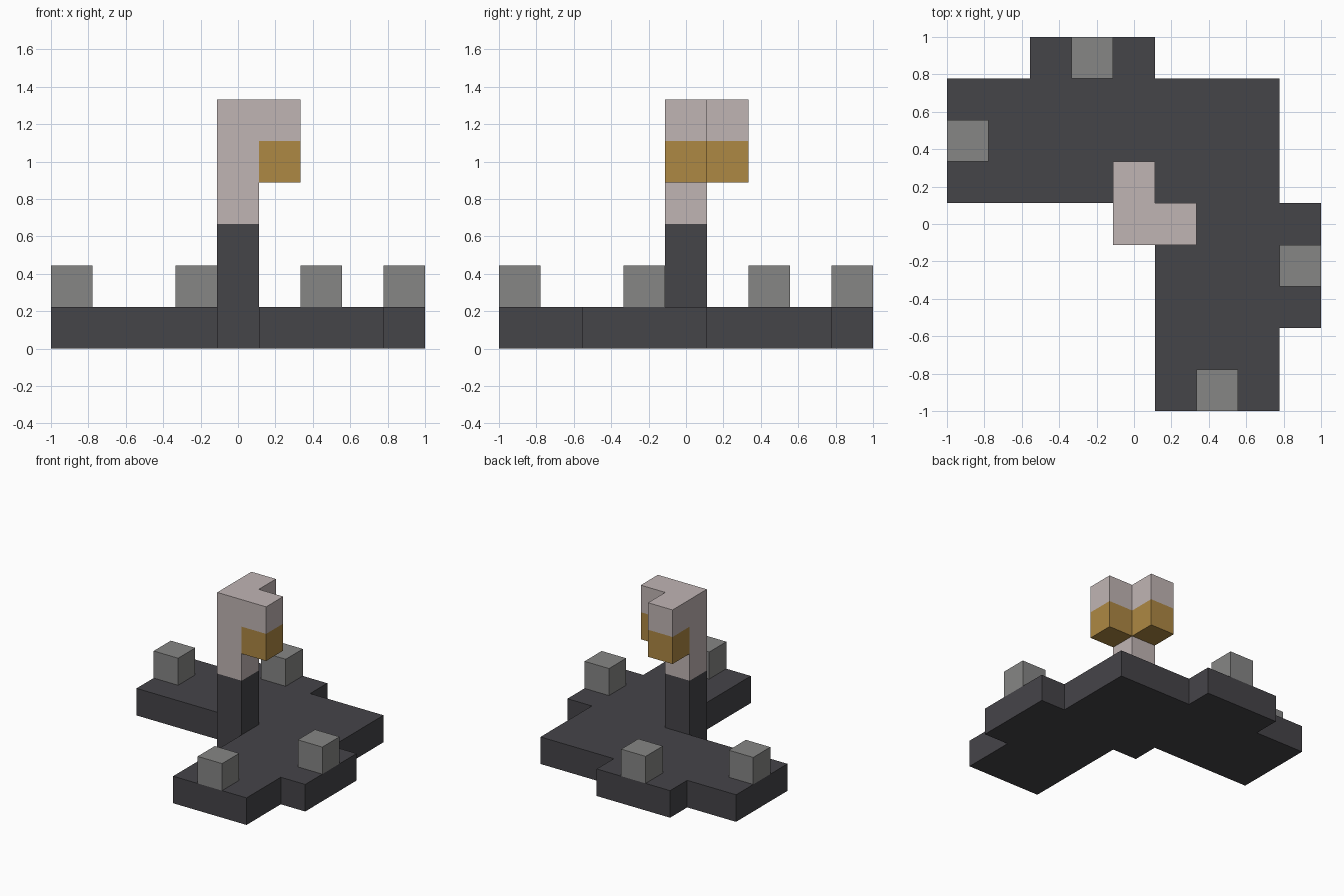
import bpy
import bmesh

cube = bpy.data.objects.get("Cube")
if cube:
    bpy.data.objects.remove(cube, do_unlink=True)

U = 2 / 9  # size of one block


def material(name, rgb):
    mat = bpy.data.materials.new(name)
    mat.use_nodes = True
    color = (*rgb, 1)
    mat.diffuse_color = color
    mat.node_tree.nodes["Principled BSDF"].inputs["Base Color"].default_value = color
    return mat


dark = material("dark_slate", (0.06, 0.058, 0.066))
grey = material("stone_grey", (0.24, 0.24, 0.235))
pale = material("pale_taupe", (0.53, 0.46, 0.457))
gold = material("lamp_gold", (0.42, 0.246, 0.056))


def prism(name, outline, bottom, top, mat):
    """Extrude a plan outline, in block units, between two heights."""
    bm = bmesh.new()
    base = bm.faces.new([bm.verts.new((x * U, y * U, bottom * U)) for x, y in outline])
    side = bmesh.ops.extrude_face_region(bm, geom=[base])["geom"]
    raised = [v for v in side if isinstance(v, bmesh.types.BMVert)]
    bmesh.ops.translate(bm, verts=raised, vec=(0, 0, (top - bottom) * U))
    bmesh.ops.recalc_face_normals(bm, faces=bm.faces)
    mesh = bpy.data.meshes.new(name)
    bm.to_mesh(mesh)
    bm.free()
    mesh.materials.append(mat)
    obj = bpy.data.objects.new(name, mesh)
    bpy.context.collection.objects.link(obj)
    return obj


def square(x, y):
    return [(x - .5, y - .5), (x + .5, y - .5), (x + .5, y + .5), (x - .5, y + .5)]


def mirrored(half):
    """Complete an outline by reflecting it across the x = y diagonal."""
    return half + [(y, x) for x, y in reversed(half) if x != y]


# Corner platform with a tab on each outer side
platform = [(-.5, -.5), (.5, -.5), (.5, -4.5), (3.5, -4.5), (3.5, -2.5),
            (4.5, -2.5), (4.5, .5), (3.5, .5), (3.5, 3.5)]
prism("platform", mirrored(platform), 0, 1, dark)

# Post in two colours, capped by an L-shaped bracket
prism("post_lower", square(0, 0), 1, 3, dark)
prism("post_upper", square(0, 0), 3, 5, pale)
bracket = [(-.5, -.5), (1.5, -.5), (1.5, .5), (.5, .5)]
prism("bracket", mirrored(bracket), 5, 6, pale)

# Lamps under the arms and studs around the platform, paired across the diagonal
for side, swap in (("front", False), ("back", True)):
    for name, x, y, z, mat in (("lamp", 1, 0, 4, gold),
                               ("end_stud", 2, -4, 1, grey),
                               ("tab_stud", 4, -1, 1, grey)):
        if swap:
            x, y = y, x
        prism(f"{side}_{name}", square(x, y), z, z + 1, mat)
